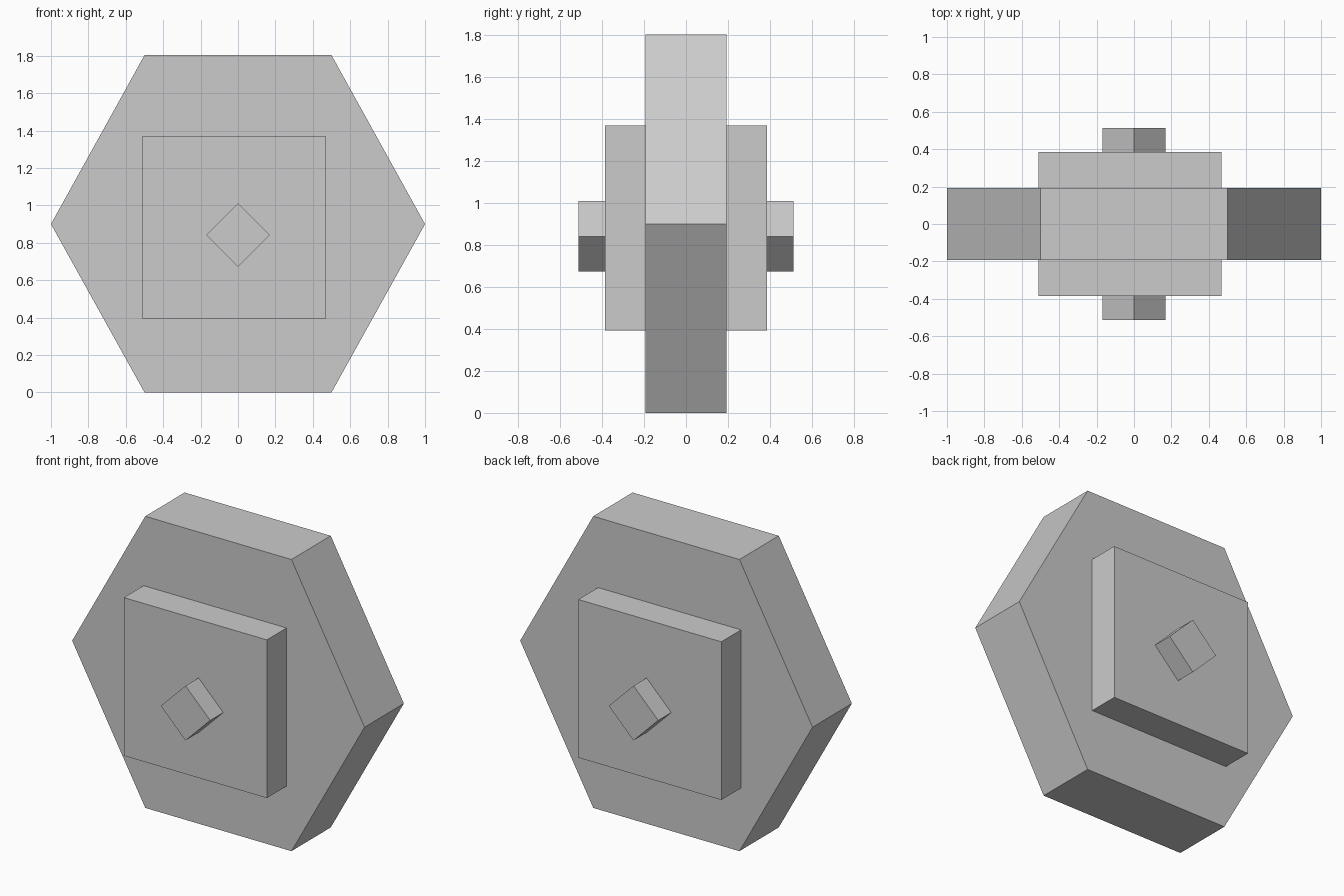
import bpy, bmesh

if "Cube" in bpy.data.objects:
    bpy.data.objects.remove(bpy.data.objects["Cube"])


def prism(name, profile, depth):
    """Extrude an x-z profile symmetrically along y to +/- depth."""
    bm = bmesh.new()
    face = bm.faces.new([bm.verts.new((x, -depth, z)) for x, z in profile])
    out = bmesh.ops.extrude_face_region(bm, geom=[face], use_keep_orig=True)
    for v in out["geom"]:
        if isinstance(v, bmesh.types.BMVert):
            v.co.y = depth
    bmesh.ops.recalc_face_normals(bm, faces=bm.faces)
    mesh = bpy.data.meshes.new(name)
    bm.to_mesh(mesh)
    bm.free()
    obj = bpy.data.objects.new(name, mesh)
    bpy.context.collection.objects.link(obj)
    return obj


# Hexagonal body
prism("hexagon_body", [(-1, 0.9), (-0.5, 0), (0.5, 0),
                       (1, 0.9), (0.5, 1.803), (-0.5, 1.803)], 0.192)

# Square block showing as a raised plate on both faces, slightly off centre
cx, cz, h = -0.022, 0.882, 0.489
prism("square_plate", [(cx - h, cz - h), (cx + h, cz - h),
                       (cx + h, cz + h), (cx - h, cz + h)], 0.385)

# Diamond peg standing out on both faces
cz, r = 0.842, 0.169
prism("diamond_peg", [(-r, cz), (0, cz - r), (r, cz), (0, cz + r)], 0.513)
